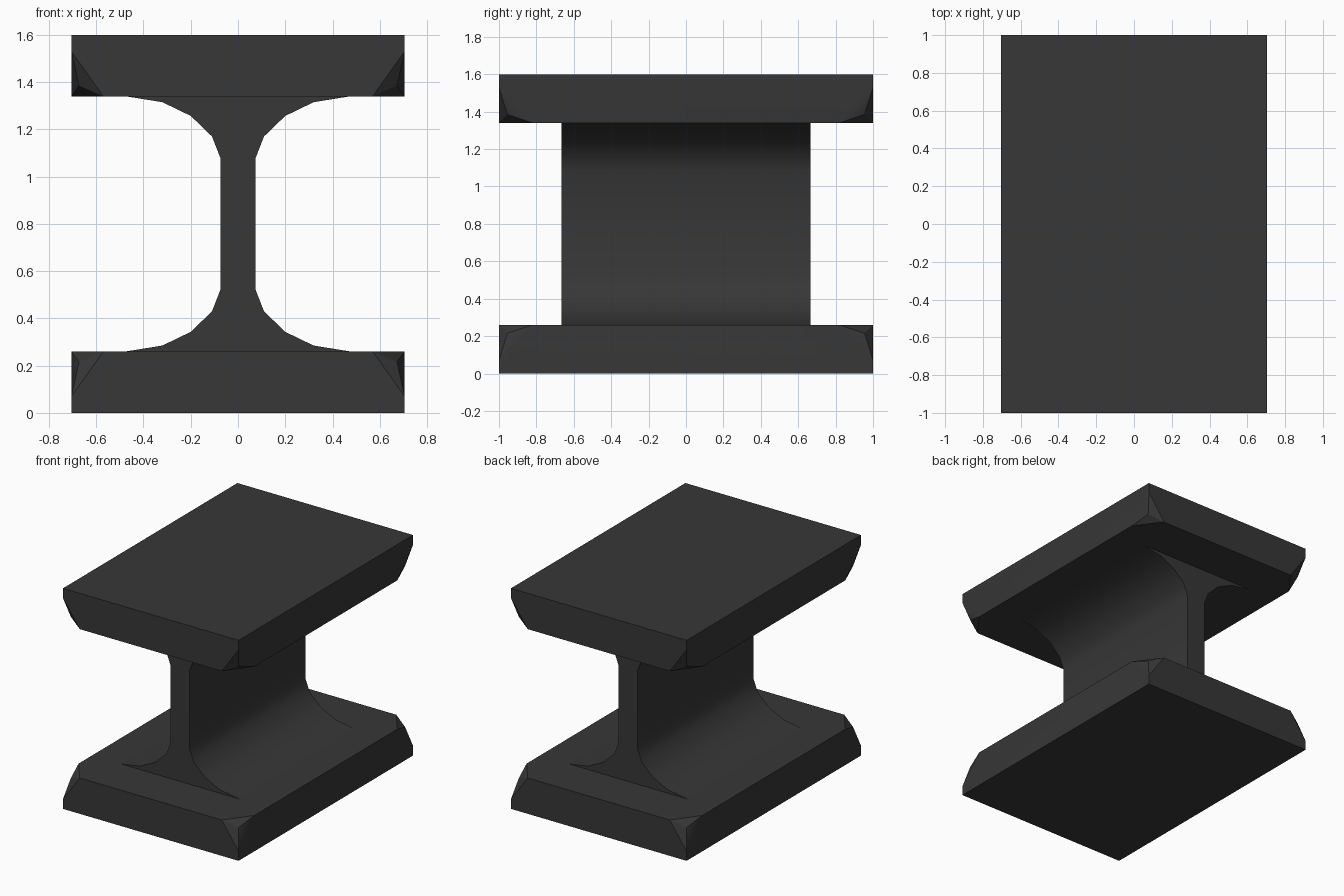
import bpy, bmesh, math

if "Cube" in bpy.data.objects:
    bpy.data.objects.remove(bpy.data.objects["Cube"])

HX, HY, H, T = 0.705, 1.0, 1.6, 0.26

mat = bpy.data.materials.new("charcoal")
mat.diffuse_color = (0.038, 0.038, 0.038, 1)
mat.use_nodes = True
mat.node_tree.nodes["Principled BSDF"].inputs["Base Color"].default_value = mat.diffuse_color


def finish(bm, name):
    bmesh.ops.recalc_face_normals(bm, faces=bm.faces[:])
    me = bpy.data.meshes.new(name)
    bm.to_mesh(me)
    bm.free()
    ob = bpy.data.objects.new(name, me)
    bpy.context.collection.objects.link(ob)
    me.materials.append(mat)
    bpy.ops.object.select_all(action='DESELECT')
    ob.select_set(True)
    bpy.context.view_layer.objects.active = ob
    bpy.ops.object.shade_smooth_by_angle(angle=math.radians(30))
    return ob


# Slab: box whose four inner corners are knocked off to a blunt facet fan
# Each entry is the inset in x, inset in y, and height from the outer face
CORNER = [(0, 0, 0), (0, 0, 0.07), (0.135, 0, T), (0, 0.18, T),
          (0.032, 0.045, 0.215)]


def slab(name, flip):
    bm = bmesh.new()
    for sx in (-1, 1):
        for sy in (-1, 1):
            for dx, dy, z in CORNER:
                bm.verts.new((sx * (HX - dx), sy * (HY - dy), H - z if flip else z))
    bmesh.ops.convex_hull(bm, input=bm.verts[:])
    bmesh.ops.dissolve_limit(bm, angle_limit=math.radians(1),
                             verts=bm.verts[:], edges=bm.edges[:])
    return finish(bm, name)


slab("bottom_slab", False)
slab("top_slab", True)

# Web: quarter of the flared profile, mirrored into a full I section
quarter = [(0.475, 0.26), (0.32, 0.285), (0.2, 0.343), (0.11, 0.43), (0.075, 0.52)]
right = quarter + [(x, H - z) for x, z in reversed(quarter)]
outline = right + [(-x, z) for x, z in reversed(right)]
bm = bmesh.new()
face = bm.faces.new([bm.verts.new((x, -0.665, z)) for x, z in outline])
ext = bmesh.ops.extrude_face_region(bm, geom=[face], use_keep_orig=True)
bmesh.ops.translate(bm, vec=(0, 1.33, 0),
                    verts=[g for g in ext["geom"] if isinstance(g, bmesh.types.BMVert)])
finish(bm, "flared_web")
